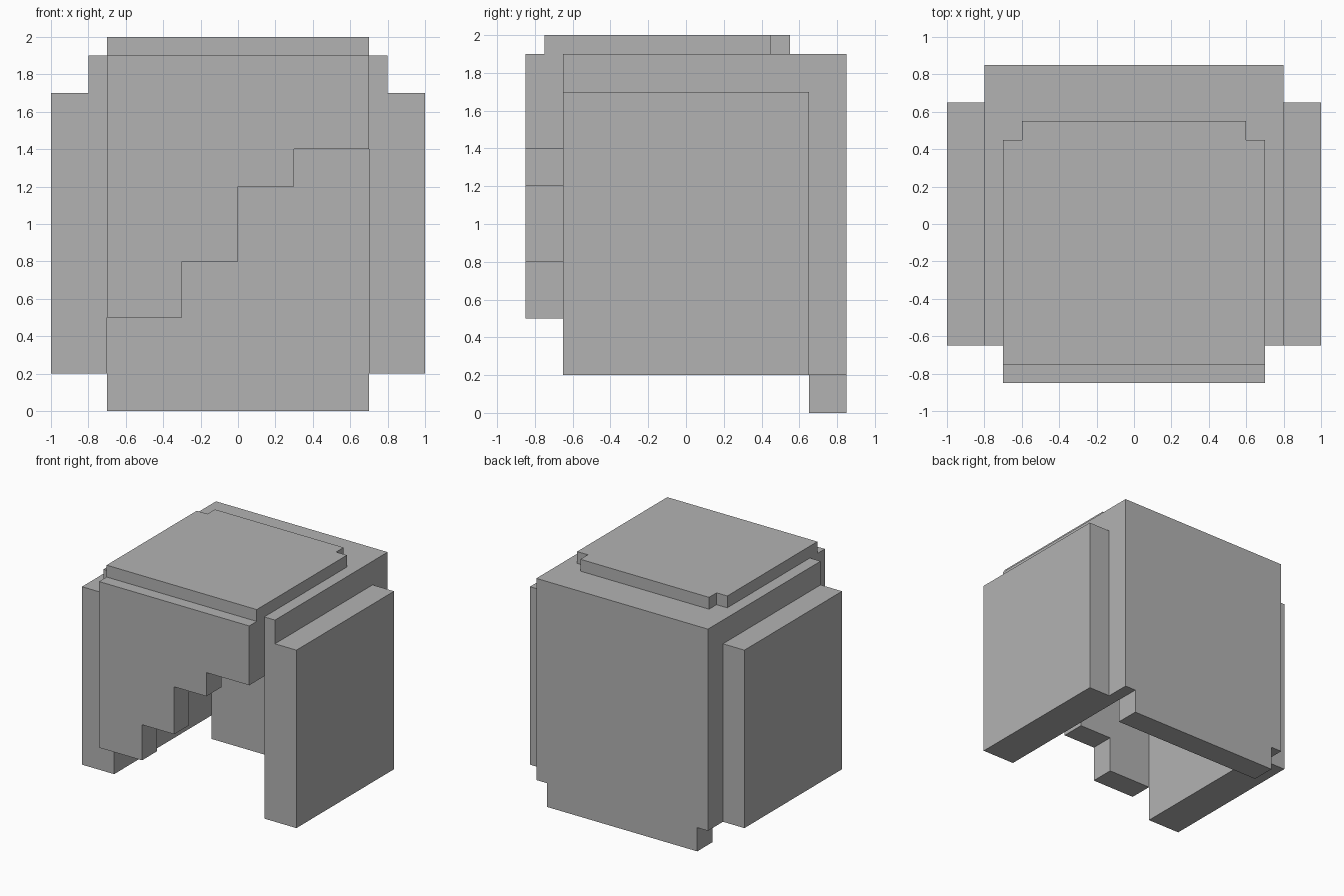
import bpy
import bmesh
from mathutils import Vector

cube = bpy.data.objects.get("Cube")
if cube:
    bpy.data.objects.remove(cube, do_unlink=True)

# Single plain grey material
grey = bpy.data.materials.new("plain grey")
grey.use_nodes = True
colour = (0.45, 0.45, 0.45, 1)
grey.diffuse_color = colour
grey.node_tree.nodes["Principled BSDF"].inputs["Base Color"].default_value = colour


def extrude_profile(name, profile, start, end, axis="y"):
    """Extrude an outline: xz points along y, or xy points along z."""
    bm = bmesh.new()
    if axis == "y":
        verts = [bm.verts.new((a, start, b)) for a, b in profile]
        offset = Vector((0, end - start, 0))
    else:
        verts = [bm.verts.new((a, b, start)) for a, b in profile]
        offset = Vector((0, 0, end - start))
    face = bm.faces.new(verts)
    result = bmesh.ops.extrude_face_region(bm, geom=[face], use_keep_orig=True)
    moved = [v for v in result["geom"] if isinstance(v, bmesh.types.BMVert)]
    bmesh.ops.translate(bm, verts=moved, vec=offset)
    bmesh.ops.recalc_face_normals(bm, faces=bm.faces)
    mesh = bpy.data.meshes.new(name)
    bm.to_mesh(mesh)
    bm.free()
    mesh.materials.append(grey)
    obj = bpy.data.objects.new(name, mesh)
    bpy.context.collection.objects.link(obj)
    return obj


def symmetric(half):
    """Close a right-hand half outline by mirroring it in x."""
    return half + [(-x, v) for x, v in reversed(half)]


# Front panel with a stair-stepped lower edge
steps = [(-0.7, -0.3, 0.5), (-0.3, 0, 0.8), (0, 0.3, 1.2), (0.3, 0.7, 1.4)]
outline = [(x, z) for left, right, z in steps for x in (left, right)]
extrude_profile("front_panel", outline + [(0.7, 1.9), (-0.7, 1.9)], -0.85, -0.65)

# Back panel with a narrower foot
extrude_profile("back_panel",
                symmetric([(0.7, 0), (0.7, 0.2), (0.8, 0.2), (0.8, 1.9)]),
                0.65, 0.85)

# Side walls with a lower outer ledge
wall = [(0.7, 0.2), (1, 0.2), (1, 1.7), (0.8, 1.7), (0.8, 1.9), (0.7, 1.9)]
for name, side in (("left_wall", 1), ("right_wall", -1)):
    extrude_profile(name, [(side * x, z) for x, z in wall], -0.65, 0.65)

# Roof between the walls, and the raised plate with notched rear corners
extrude_profile("roof", symmetric([(0.7, 1.7), (0.7, 1.9)]), -0.65, 0.65)
extrude_profile("top_plate",
                symmetric([(0.7, -0.75), (0.7, 0.45), (0.6, 0.45), (0.6, 0.55)]),
                1.9, 2, axis="z")
